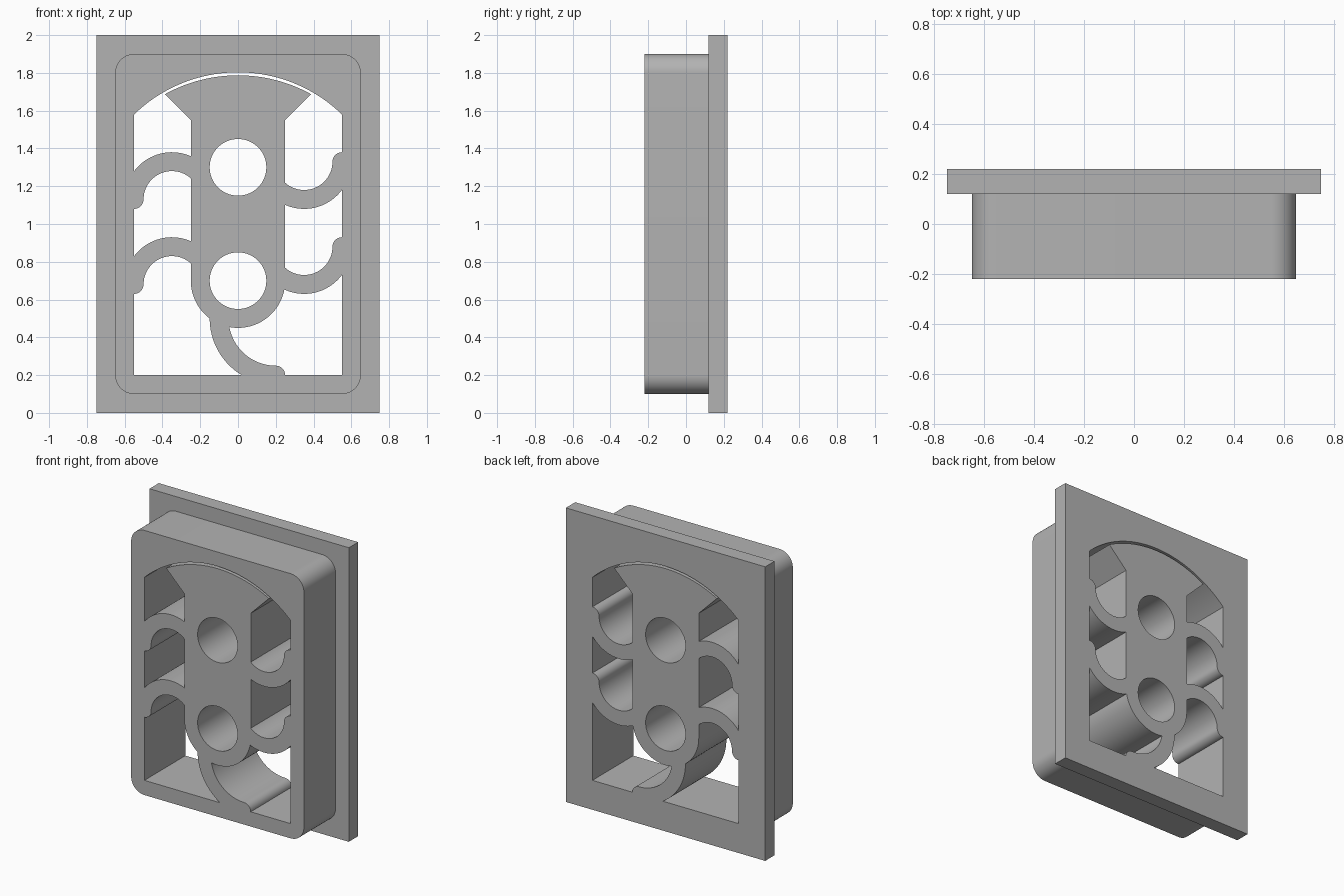
import bpy
import bmesh
from math import sin, cos, pi, radians, atan2

cube = bpy.data.objects.get("Cube")
if cube:
    bpy.data.objects.remove(cube, do_unlink=True)

FRONT, STEP, BACK = -0.22, 0.12, 0.22

grey = bpy.data.materials.new("plain_grey")
grey.use_nodes = True
colour = (0.45, 0.45, 0.45, 1)
grey.diffuse_color = colour
grey.node_tree.nodes["Principled BSDF"].inputs["Base Color"].default_value = colour


def arc(cx, cz, r, start, end, n=24):
    """Points (x, z) along an arc, angles in degrees."""
    angles = [radians(start + (end - start) * i / n) for i in range(n + 1)]
    return [(cx + r * cos(a), cz + r * sin(a)) for a in angles]


def dome(half, low, top):
    """Arc from the right corner over the crown to the left corner."""
    rise = top - low
    r = (half * half + rise * rise) / (2 * rise)
    cz = top - r
    a = atan2(low - cz, half) * 180 / pi
    return arc(0, cz, r, a, 180 - a, 48)


def prism(name, outline, y0=FRONT, y1=BACK):
    """Extrude an x-z outline from y0 to y1."""
    bm = bmesh.new()
    face = bm.faces.new([bm.verts.new((x, y0, z)) for x, z in outline])
    side = bmesh.ops.extrude_face_region(bm, geom=[face])["geom"]
    verts = [v for v in side if isinstance(v, bmesh.types.BMVert)]
    bmesh.ops.translate(bm, verts=verts, vec=(0, y1 - y0, 0))
    bmesh.ops.recalc_face_normals(bm, faces=bm.faces)
    mesh = bpy.data.meshes.new(name)
    bm.to_mesh(mesh)
    bm.free()
    mesh.materials.append(grey)
    obj = bpy.data.objects.new(name, mesh)
    bpy.context.collection.objects.link(obj)
    return obj


def combine(target, tool, operation):
    """Apply a boolean and discard the tool."""
    mod = target.modifiers.new(operation, "BOOLEAN")
    mod.operation, mod.solver, mod.object = operation, "EXACT", tool
    bpy.context.view_layer.objects.active = target
    bpy.ops.object.modifier_apply(modifier=mod.name)
    bpy.data.objects.remove(tool, do_unlink=True)


def spring(name, cx, cz, r, start, end, half=0.05):
    """Curved strip with rounded ends, r is its centre line."""
    def tip(angle):
        return cx + r * cos(radians(angle)), cz + r * sin(radians(angle))
    outline = arc(cx, cz, r + half, start, end, 32)
    outline += arc(*tip(end), half, end, end + 180, 16)[1:-1]
    outline += arc(cx, cz, r - half, end, start, 32)
    outline += arc(*tip(start), half, start + 180, start + 360, 16)[1:-1]
    return prism(name, outline)


# Rounded box on a rectangular flange, opened by an arched window
rounded = []
for cx, cz, a in ((.55, .2, -90), (.55, 1.8, 0), (-.55, 1.8, 90), (-.55, .2, 180)):
    rounded += arc(cx, cz, 0.1, a, a + 90, 16)
frame = prism("frame", rounded, FRONT, 0.17)
flange = prism("flange", [(-.75, 0), (.75, 0), (.75, 2), (-.75, 2)], STEP, BACK)
combine(frame, flange, "UNION")
window = [(-.55, .2), (.55, .2)] + dome(0.55, 1.58, 1.803)
combine(frame, prism("window_cutter", window, -0.5, 0.5), "DIFFERENCE")

# Central body with a flared head and two round holes
outline = arc(0, 0.7, 0.25, 180, 360, 48) + [(0.25, 1.55)]
outline += dome(0.387, 1.687, 1.787) + [(-0.25, 1.55)]
body = prism("body", outline)
for z in (0.7, 1.3):
    hole = arc(0, z, 0.15, 0, 360, 64)[:-1]
    combine(body, prism("hole_cutter", hole, -0.5, 0.5), "DIFFERENCE")

# Side springs and the tail spring join the body to the frame
springs = [spring("tail_spring", 0.2, 0.5, 0.3, 180, 270)]
for z in (0.68, 1.13):
    springs.append(spring("right_spring", -0.35, z, 0.2, 45, 180))
    springs.append(spring("left_spring", 0.35, z + 0.2, 0.2, 225, 360))
for strip in springs:
    combine(body, strip, "UNION")
combine(frame, body, "UNION")

# Smooth curved walls, crisp edges
bpy.ops.object.select_all(action="DESELECT")
frame.select_set(True)
bpy.context.view_layer.objects.active = frame
bpy.ops.object.shade_smooth_by_angle(angle=radians(30))
